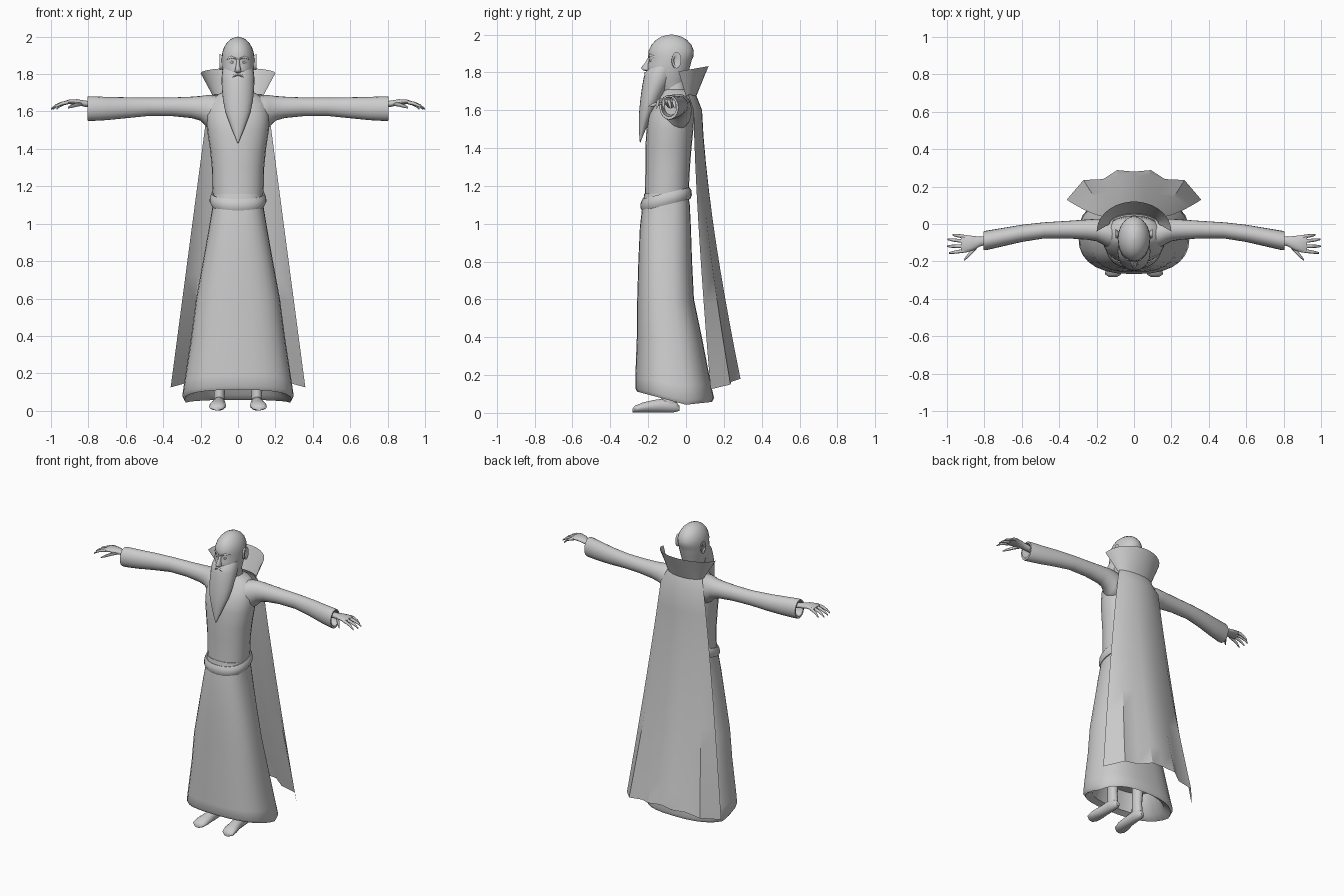
import bpy, bmesh, math
from mathutils import Vector

grey = bpy.data.materials.new("plain grey")
grey.diffuse_color = (0.6, 0.6, 0.6, 1)


def finish(name, bm, angle=50):
    bmesh.ops.recalc_face_normals(bm, faces=bm.faces)
    me = bpy.data.meshes.new(name)
    bm.to_mesh(me)
    bm.free()
    ob = bpy.data.objects.new(name, me)
    bpy.context.collection.objects.link(ob)
    me.materials.append(grey)
    bpy.ops.object.select_all(action='DESELECT')
    ob.select_set(True)
    bpy.context.view_layer.objects.active = ob
    bpy.ops.object.shade_smooth_by_angle(angle=math.radians(angle))
    return ob


def loft(name, rings, axis='z', n=24, p=2.0, side=1, caps=(True, True), warp=None, angle=50):
    """Skin elliptical rings (position, centre a, centre b, radius a, radius b)."""
    bm = bmesh.new()
    loops = []
    for pos, ca, cb, ra, rb in rings:
        loop = []
        for i in range(n):
            t = 2 * math.pi * i / n
            c, s = math.cos(t), math.sin(t)
            a = ca + ra * math.copysign(abs(c) ** (2 / p), c)
            b = cb + rb * math.copysign(abs(s) ** (2 / p), s)
            v = Vector({'x': (pos, a, b), 'y': (a, pos, b), 'z': (a, b, pos)}[axis])
            if warp:
                v = warp(v)
            v.x *= side
            loop.append(bm.verts.new(v))
        loops.append(loop)
    for l0, l1 in zip(loops, loops[1:]):
        for i in range(n):
            j = (i + 1) % n
            bm.faces.new((l0[i], l0[j], l1[j], l1[i]))
    for use, loop in zip(caps, (loops[0], loops[-1])):
        if use:
            bm.faces.new(loop)
    return finish(name, bm, angle)


def sheet(name, rows, angle=50):
    """Skin an open grid of points."""
    bm = bmesh.new()
    g = [[bm.verts.new(v) for v in row] for row in rows]
    for r0, r1 in zip(g, g[1:]):
        for i in range(len(r0) - 1):
            bm.faces.new((r0[i], r0[i + 1], r1[i + 1], r1[i]))
    return finish(name, bm, angle)


# Robe skirt, with a hem that dips at the sides and flares at the back
def hem(v):
    k = max(0, 1 - v.z / 0.3)
    v.z += k * (0.07 * abs(v.y) / 0.2 * (1 if v.y < 0 else 0.4) - 0.035)
    return v


loft("robe_skirt", [
    (0.24, 0, -0.06, 0.20, 0.13), (0.10, 0, -0.06, 0.24, 0.16),
    (0.07, 0, -0.06, 0.285, 0.198), (0.09, 0, -0.06, 0.298, 0.208),
    (0.16, 0, -0.068, 0.287, 0.20), (0.40, 0, -0.088, 0.250, 0.172),
    (0.60, 0, -0.108, 0.224, 0.15), (0.80, 0, -0.11, 0.187, 0.142),
    (0.98, 0, -0.109, 0.155, 0.135), (1.10, 0, -0.105, 0.135, 0.125),
    (1.16, 0, -0.105, 0.13, 0.115)], p=2.5, n=28, warp=hem)

# Torso up to the neck
loft("robe_torso", [
    (1.10, 0, -0.105, 0.13, 0.115), (1.20, 0, -0.1, 0.138, 0.116),
    (1.30, 0, -0.097, 0.140, 0.118), (1.40, 0, -0.093, 0.150, 0.122),
    (1.50, 0, -0.085, 0.165, 0.124), (1.58, 0, -0.075, 0.168, 0.12),
    (1.64, 0, -0.06, 0.155, 0.10), (1.675, 0, -0.05, 0.13, 0.085),
    (1.695, 0, -0.05, 0.10, 0.075), (1.71, 0, -0.06, 0.065, 0.06),
    (1.78, 0, -0.07, 0.055, 0.06)], p=2.2)


# Belt, tilted down at the front
def tilt(v):
    v.z += 0.24 * (v.y + 0.105)
    return v


loft("belt", [
    (1.105, 0, -0.105, 0.125, 0.115), (1.10, 0, -0.105, 0.143, 0.128),
    (1.118, 0, -0.105, 0.152, 0.136), (1.145, 0, -0.105, 0.150, 0.134),
    (1.162, 0, -0.105, 0.142, 0.124), (1.158, 0, -0.105, 0.125, 0.112)],
    p=2.3, warp=tilt, caps=(False, False))

# Bald head
loft("head", [
    (1.70, 0, -0.075, 0.055, 0.06), (1.76, 0, -0.095, 0.074, 0.095),
    (1.80, 0, -0.096, 0.082, 0.109), (1.84, 0, -0.09, 0.086, 0.114),
    (1.865, 0, -0.083, 0.087, 0.113), (1.885, 0, -0.08, 0.087, 0.12),
    (1.915, 0, -0.078, 0.084, 0.119), (1.945, 0, -0.077, 0.074, 0.106),
    (1.97, 0, -0.077, 0.058, 0.084), (1.988, 0, -0.077, 0.037, 0.055),
    (1.997, 0, -0.077, 0.016, 0.024), (2.0, 0, -0.077, 0.002, 0.003)])

# Nose
loft("nose", [
    (1.885, 0, -0.19, 0.007, 0.008), (1.85, 0, -0.20, 0.010, 0.018),
    (1.825, 0, -0.208, 0.016, 0.031), (1.812, 0, -0.205, 0.018, 0.026),
    (1.806, 0, -0.20, 0.010, 0.012)], n=10)

# Beard, from the cheeks to a point
loft("beard", [
    (1.83, 0, -0.115, 0.082, 0.075), (1.80, 0, -0.135, 0.086, 0.080),
    (1.77, 0, -0.145, 0.088, 0.079), (1.72, 0, -0.165, 0.086, 0.068),
    (1.66, 0, -0.185, 0.080, 0.056), (1.60, 0, -0.205, 0.068, 0.042),
    (1.55, 0, -0.219, 0.050, 0.030), (1.50, 0, -0.230, 0.031, 0.018),
    (1.46, 0, -0.238, 0.014, 0.009), (1.43, 0, -0.242, 0.002, 0.002)])

for side, word in ((1, "left"), (-1, "right")):
    # Brow, moustache half and ear
    loft(word + "_brow", [
        (0.008, -0.196, 1.882, 0.006, 0.005), (0.035, -0.187, 1.89, 0.009, 0.007),
        (0.062, -0.163, 1.882, 0.006, 0.005)], 'x', 8, side=side)
    loft(word + "_eye", [
        (0.016, -0.189, 1.863, 0.004, 0.002), (0.033, -0.187, 1.863, 0.007, 0.007),
        (0.05, -0.172, 1.863, 0.004, 0.002)], 'x', 8, side=side)
    loft(word + "_moustache", [
        (0, -0.21, 1.797, 0.012, 0.006), (0.022, -0.208, 1.79, 0.012, 0.009),
        (0.05, -0.192, 1.765, 0.01, 0.01), (0.06, -0.185, 1.745, 0.004, 0.006)],
        'x', 8, side=side)
    loft(word + "_ear", [
        (0.075, -0.06, 1.86, 0.015, 0.03), (0.09, -0.055, 1.862, 0.022, 0.04),
        (0.099, -0.05, 1.865, 0.025, 0.044), (0.1, -0.05, 1.865, 0.016, 0.032),
        (0.092, -0.055, 1.862, 0.008, 0.018)], 'x', 12, side=side)

    # Sleeve, with the cuff turned inward
    loft(word + "_sleeve", [
        (0.08, -0.06, 1.595, 0.075, 0.085), (0.14, -0.048, 1.592, 0.078, 0.095),
        (0.17, -0.04, 1.603, 0.068, 0.084), (0.20, -0.032, 1.617, 0.060, 0.066),
        (0.25, -0.03, 1.622, 0.054, 0.057), (0.35, -0.03, 1.625, 0.047, 0.050),
        (0.48, -0.034, 1.625, 0.043, 0.049), (0.60, -0.05, 1.62, 0.046, 0.056),
        (0.70, -0.07, 1.616, 0.049, 0.062), (0.79, -0.088, 1.615, 0.052, 0.066),
        (0.805, -0.09, 1.615, 0.050, 0.064), (0.805, -0.09, 1.618, 0.040, 0.052),
        (0.75, -0.08, 1.62, 0.034, 0.045)], 'x', 20, side=side)

    # Hand: palm, four fingers, thumb
    loft(word + "_palm", [
        (0.74, -0.08, 1.63, 0.024, 0.02), (0.82, -0.093, 1.642, 0.025, 0.017),
        (0.86, -0.102, 1.65, 0.038, 0.016), (0.90, -0.106, 1.652, 0.047, 0.013),
        (0.925, -0.106, 1.648, 0.044, 0.009)], 'x', 14, side=side)
    for k, (y0, y1, tip) in enumerate([(-0.068, -0.058, 0.97), (-0.093, -0.082, 0.997),
                                       (-0.119, -0.119, 1.0), (-0.143, -0.155, 0.99)]):
        length = tip - 0.905
        loft(f"{word}_finger_{k + 1}", [
            (0.905 + length * f, y0 + (y1 - y0) * f, z, r, r)
            for f, z, r in ((0, 1.65, 0.010), (0.4, 1.643, 0.0095),
                            (0.75, 1.63, 0.008), (1, 1.613, 0.004))], 'x', 8, side=side)
    loft(word + "_thumb", [
        (0.835, -0.11, 1.642, 0.016, 0.012), (0.865, -0.145, 1.636, 0.014, 0.011),
        (0.89, -0.172, 1.628, 0.011, 0.009), (0.91, -0.194, 1.62, 0.004, 0.004)],
        'x', 8, side=side)

    # Bare foot and shin
    loft(word + "_foot", [
        (-0.283, 0.112, 0.012, 0.022, 0.010), (-0.27, 0.112, 0.02, 0.042, 0.018),
        (-0.23, 0.108, 0.028, 0.045, 0.027), (-0.17, 0.102, 0.035, 0.036, 0.034),
        (-0.10, 0.10, 0.04, 0.031, 0.039), (-0.055, 0.10, 0.032, 0.026, 0.029),
        (-0.035, 0.10, 0.025, 0.012, 0.014)], 'y', 14, side=side)
    loft(word + "_shin", [
        (0.04, 0.10, -0.09, 0.028, 0.045), (0.12, 0.10, -0.09, 0.03, 0.036),
        (0.26, 0.10, -0.08, 0.036, 0.038)], n=12, side=side)

# Standing collar, an open flared arc behind the head
arc = [math.radians(-90 + 12 * i) for i in range(16)]
sheet("collar", [
    [((0.13 + 0.07 * f) * math.sin(a),
      -0.04 * f + (0.055 + 0.105 * f) * math.cos(a),
      1.675 + 0.13 * f + f * 0.028 * math.cos(a)) for a in arc]
    for f in (0, 0.3, 0.6, 1)])

# Cape, flaring from the shoulders to a folded lower edge
half = [(0, 0.28, 0.19), (0.09, 0.288, 0.18), (0.165, 0.24, 0.165),
        (0.27, 0.235, 0.15), (0.36, 0.13, 0.125)]
bottom = [(-x, y, z) for x, y, z in half[:0:-1]] + half
rows = [[(0.13 * math.sin(a), 0.05 * math.cos(a), 1.69)
         for a in [math.radians(-80 + 20 * i) for i in range(9)]]]
for i in range(11):
    t = i / 10
    row = []
    for k, (x, y, z) in enumerate(bottom):
        u = (k - 4) / 4
        top = Vector((0.165 * u, 0.085 - 0.045 * u * u, 1.60))
        row.append((top.x + (x - top.x) * t, top.y + (y - top.y) * t ** 1.4,
                    top.z + (z - top.z) * t))
    rows.append(row)
sheet("cape", rows, 35)
